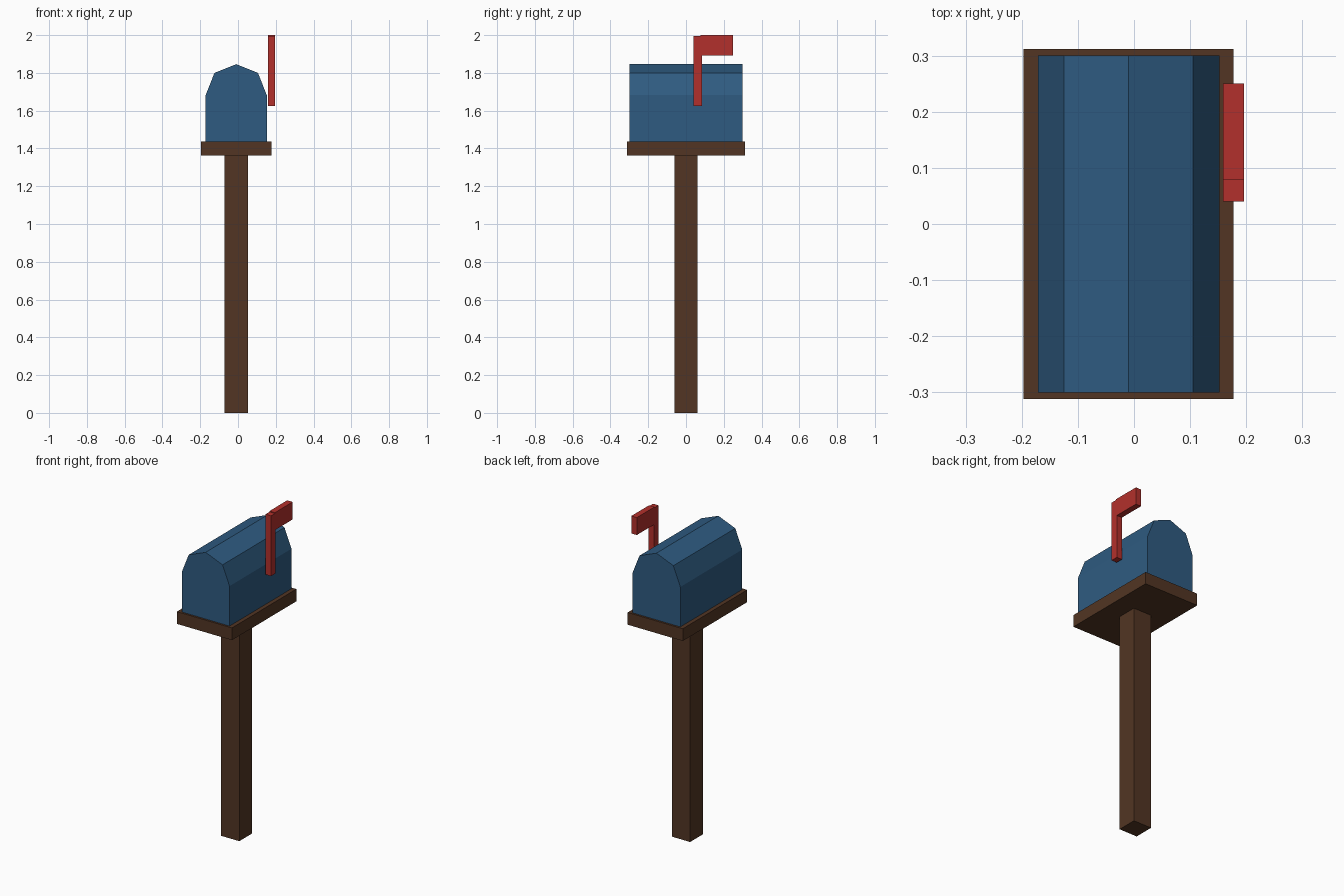
import bpy

if "Cube" in bpy.data.objects:
    bpy.data.objects.remove(bpy.data.objects["Cube"])


def material(name, color):
    m = bpy.data.materials.new(name)
    m.diffuse_color = (*color, 1)
    m.use_nodes = True
    m.node_tree.nodes["Principled BSDF"].inputs["Base Color"].default_value = m.diffuse_color
    return m


def prism(name, profile, axis, lo, hi, mat):
    """Extrude a closed 2D profile along axis 'x' (profile y,z) or 'y' (profile x,z)."""
    n = len(profile)
    place = (lambda a, b, t: (t, a, b)) if axis == 'x' else (lambda a, b, t: (a, t, b))
    verts = [place(a, b, t) for t in (lo, hi) for a, b in profile]
    faces = [list(range(n)), list(range(2 * n - 1, n - 1, -1))]
    faces += [[i, i + n, (i + 1) % n + n, (i + 1) % n] for i in range(n)]
    if axis == 'x':
        faces = [f[::-1] for f in faces]
    mesh = bpy.data.meshes.new(name)
    mesh.from_pydata(verts, [], faces)
    mesh.materials.append(mat)
    obj = bpy.data.objects.new(name, mesh)
    bpy.context.collection.objects.link(obj)
    return obj


def rect(a0, a1, b0, b1):
    return [(a0, b0), (a1, b0), (a1, b1), (a0, b1)]


wood = material("wood", (0.085, 0.036, 0.017))
blue = material("blue_paint", (0.028, 0.105, 0.22))
red = material("red_paint", (0.45, 0.03, 0.025))

CX = -0.0095  # centre line of post, board and box

# Post and the board on top of it
prism("post", rect(CX - 0.062, CX + 0.062, 0, 1.364), 'y', -0.062, 0.062, wood)
prism("board", rect(CX - 0.187, CX + 0.187, 1.362, 1.437), 'y', -0.312, 0.312, wood)

# Box with a faceted arched roof
half = [(0.162, 1.437), (0.162, 1.682), (0.115, 1.80)]
arch = [(CX + x, z) for x, z in half] + [(CX, 1.846)] + [(CX - x, z) for x, z in half[::-1]]
prism("mailbox", arch, 'y', -0.3, 0.3, blue)

# Signal flag on the right side
prism("flag_stem", rect(0.04, 0.085, 1.625, 1.995), 'x', 0.159, 0.196, red)
prism("flag_panel", rect(0.078, 0.25, 1.893, 2.0), 'x', 0.159, 0.196, red)
